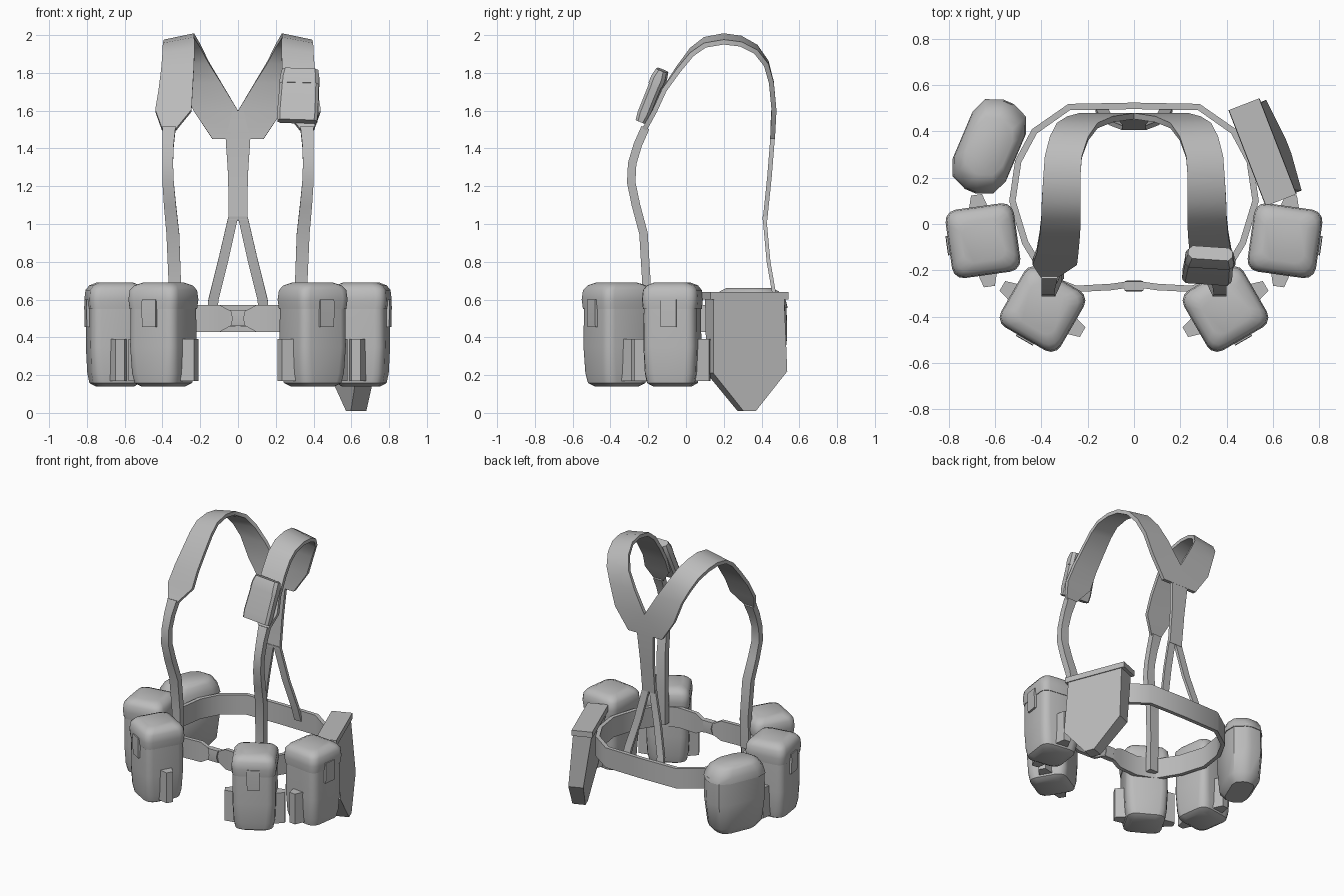
import bpy, bmesh, math
from mathutils import Vector, Matrix

cube = bpy.data.objects.get("Cube")
if cube:
    bpy.data.objects.remove(cube)

GREY = (0.5, 0.5, 0.5, 1)
mat = bpy.data.materials.new("grey_canvas")
mat.use_nodes = True
mat.diffuse_color = GREY
mat.node_tree.nodes["Principled BSDF"].inputs["Base Color"].default_value = GREY


def loft(name, rings, matrix=Matrix(), closed=False, angle=35):
    """Skin a row of equal rings; cap the ends unless the row is closed."""
    bm = bmesh.new()
    rows = [[bm.verts.new(matrix @ Vector(p)) for p in ring] for ring in rings]
    pairs = list(zip(rows, rows[1:])) + ([(rows[-1], rows[0])] if closed else [])
    for a, b in pairs:
        for i in range(len(a)):
            j = (i + 1) % len(a)
            bm.faces.new((a[i], a[j], b[j], b[i]))
    if not closed:
        bm.faces.new(rows[0])
        bm.faces.new(rows[-1])
    bmesh.ops.recalc_face_normals(bm, faces=bm.faces)
    mesh = bpy.data.meshes.new(name)
    bm.to_mesh(mesh)
    bm.free()
    mesh.materials.append(mat)
    obj = bpy.data.objects.new(name, mesh)
    bpy.context.collection.objects.link(obj)
    bpy.ops.object.select_all(action='DESELECT')
    obj.select_set(True)
    bpy.context.view_layer.objects.active = obj
    bpy.ops.object.shade_smooth_by_angle(angle=math.radians(angle))
    return obj


def rounded(hx, hy, r, z, steps=3):
    """Horizontal rounded rectangle."""
    ring = []
    for k, (sx, sy) in enumerate(((1, 1), (-1, 1), (-1, -1), (1, -1))):
        for i in range(steps + 1):
            a = math.pi / 2 * (k + i / steps)
            ring.append((sx * (hx - r) + r * math.cos(a),
                         sy * (hy - r) + r * math.sin(a), z))
    return ring


def rect(hx, hy, z, y=0):
    return [(-hx, y - hy, z), (hx, y - hy, z), (hx, y + hy, z), (-hx, y + hy, z)]


def strap(name, rows, thick, side=1):
    """Flat strap along (x, y, z, half width) rows, wide in x."""
    pts = [Vector((side * r[0], r[1], r[2])) for r in rows]
    rings = []
    for i, p in enumerate(pts):
        tangent = pts[min(i + 1, len(pts) - 1)] - pts[max(i - 1, 0)]
        drop = max(0, p.z - 1.7) * 0.06
        w = Vector((side * rows[i][3], 0, -drop))
        n = tangent.cross(Vector((1, 0, 0))).normalized() * thick / 2
        rings.append([p - w - n, p + w - n, p + w + n, p - w + n])
    return loft(name, rings, angle=50)


def place(x, y, z=0, turn=0):
    return Matrix.Translation((x, y, z)) @ Matrix.Rotation(math.radians(turn), 4, 'Z')


# Belt, narrowing towards the buckle
half = [(0, -.265, .04), (.05, -.265, .045), (.1, -.272, .072), (.25, -.28, .072),
        (.38, -.23, .072), (.47, -.08, .072), (.525, .1, .072), (.5, .27, .072),
        (.43, .4, .072), (.28, .505, .072), (0, .51, .072)]
loop = half + [(-x, y, h) for x, y, h in half[-2:0:-1]]
rings = []
for i, (x, y, h) in enumerate(loop):
    a, b = loop[i - 1], loop[(i + 1) % len(loop)]
    n = Vector((b[1] - a[1], a[0] - b[0], 0)).normalized() * 0.014
    c = Vector((x, y, .5))
    up = Vector((0, 0, h))
    rings.append([c - n - up, c + n - up, c + n + up, c - n + up])
loft("belt", rings, closed=True)
loft("buckle", [rect(.04, .02, .46), rect(.03, .024, .5), rect(.04, .02, .545)],
     place(0, -.268))

# Harness
front = [(.335, -.215, .46, .033), (.335, -.21, .7, .033), (.345, -.225, .95, .034),
         (.36, -.265, 1.1, .032), (.37, -.29, 1.22, .03), (.372, -.285, 1.32, .028),
         (.37, -.255, 1.42, .03), (.365, -.215, 1.51, .035)]
pad = [(.365, -.22, 1.5, .037), (.342, -.165, 1.6, .096), (.33, -.115, 1.71, .09),
       (.32, -.04, 1.82, .087), (.315, .03, 1.91, .085), (.315, .1, 1.962, .083),
       (.312, .2, 1.98, .08), (.305, .29, 1.968, .08), (.28, .37, 1.925, .083),
       (.245, .425, 1.85, .088), (.19, .452, 1.75, .098), (.118, .466, 1.6, .118),
       (.045, .458, 1.45, .09)]
rear = [(.025, .415, 1.04, .026), (.08, .437, .8, .027), (.13, .472, .6, .027),
        (.14, .495, .5, .027)]
for side, word in ((1, "left"), (-1, "right")):
    strap(word + "_front_strap", front, .045, side)
    strap(word + "_shoulder_pad", pad, .026, side)
    strap(word + "_rear_strap", rear, .02, side)
strap("centre_back_strap", [(0, .462, 1.6, .03), (0, .458, 1.45, .065), (0, .442, 1.25, .052),
                            (0, .418, 1.02, .05)], .024)


# Belt pouches, each with a flap, a tab and two side pockets
def pouch(name, m):
    w = .14
    loft(name + "_body", [rounded(w + dx, w + dx, r, z) for dx, r, z in (
        (-.045, .04, .14), (-.014, .055, .158), (-.004, .055, .21),
        (.002, .05, .35), (0, .05, .58))], m, angle=45)
    loft(name + "_flap", [rounded(w + dx, w + dx, r, z) for dx, r, z in (
        (.004, .05, .55), (.009, .05, .6), (.004, .05, .65),
        (-.014, .05, .675), (-.05, .04, .69))], m, angle=45)
    loft(name + "_tab", [rect(.042, .01, .455, -.145), rect(.042, .01, .56, -.148),
                         rect(.042, .01, .6, -.146)], m)
    for s in (1, -1):
        loft(name + "_side_pocket", [[(s * .13, -.045, z), (s * .2, -.024, z),
                                      (s * .2, .024, z), (s * .13, .045, z)]
                                     for z in (.17, .39)], m)


for s, word in ((1, "left"), (-1, "right")):
    pouch(word + "_front_pouch", place(s * .395, -.367, 0, s * 30))
    pouch(word + "_side_pouch", place(s * .652, -.072, 0, s * 82))

# Round-sided canteen cover on the right hip
canteen = place(-.625, .335, 0, 67)
loft("canteen_cover", [rounded(l, w, r, z, 2) for l, w, r, z in (
    (.14, .075, .06, .17), (.185, .11, .09, .22), (.208, .122, .1, .4),
    (.205, .12, .1, .58))], canteen, angle=40)
loft("canteen_flap", [rounded(l, w, r, z, 2) for l, w, r, z in (
    (.21, .125, .1, .555), (.2, .122, .1, .595), (.168, .105, .09, .64),
    (.13, .085, .075, .66))], canteen, angle=40)

# Pointed spade cover on the left hip, leaning outwards at the bottom
outline = [(-.2, .61), (.2, .61), (.205, .22), (.02, .01), (-.05, .01), (-.215, .21)]
spade = place(.555, .31, 0, 111.2)


def spade_side(sign):
    ring = []
    for l, z in outline:
        low = (.62 - z) / .61
        ring.append((l, -.07 * low + sign * (.064 - .02 * low), z))
    return ring


loft("spade_cover", [spade_side(-1), spade_side(1)], spade, angle=20)
loft("spade_cover_lid", [rect(.222, .072, .6), rect(.222, .07, .64)], spade, angle=20)

# Small leaning pouch on the left shoulder strap
chest = (place(.322, -.18, 1.68, -3) @ Matrix.Rotation(math.radians(-22), 4, 'X')
         @ Matrix.Rotation(math.radians(2), 4, 'Y'))
loft("chest_pouch_body", [rounded(w, d, .015, z, 1) for w, d, z in (
    (.105, .028, -.148), (.108, .034, -.1), (.103, .034, .09))], chest)
loft("chest_pouch_flap", [rounded(w, d, .018, z, 1) for w, d, z in (
    (.106, .038, .06), (.104, .039, .1), (.096, .03, .145))], chest)
